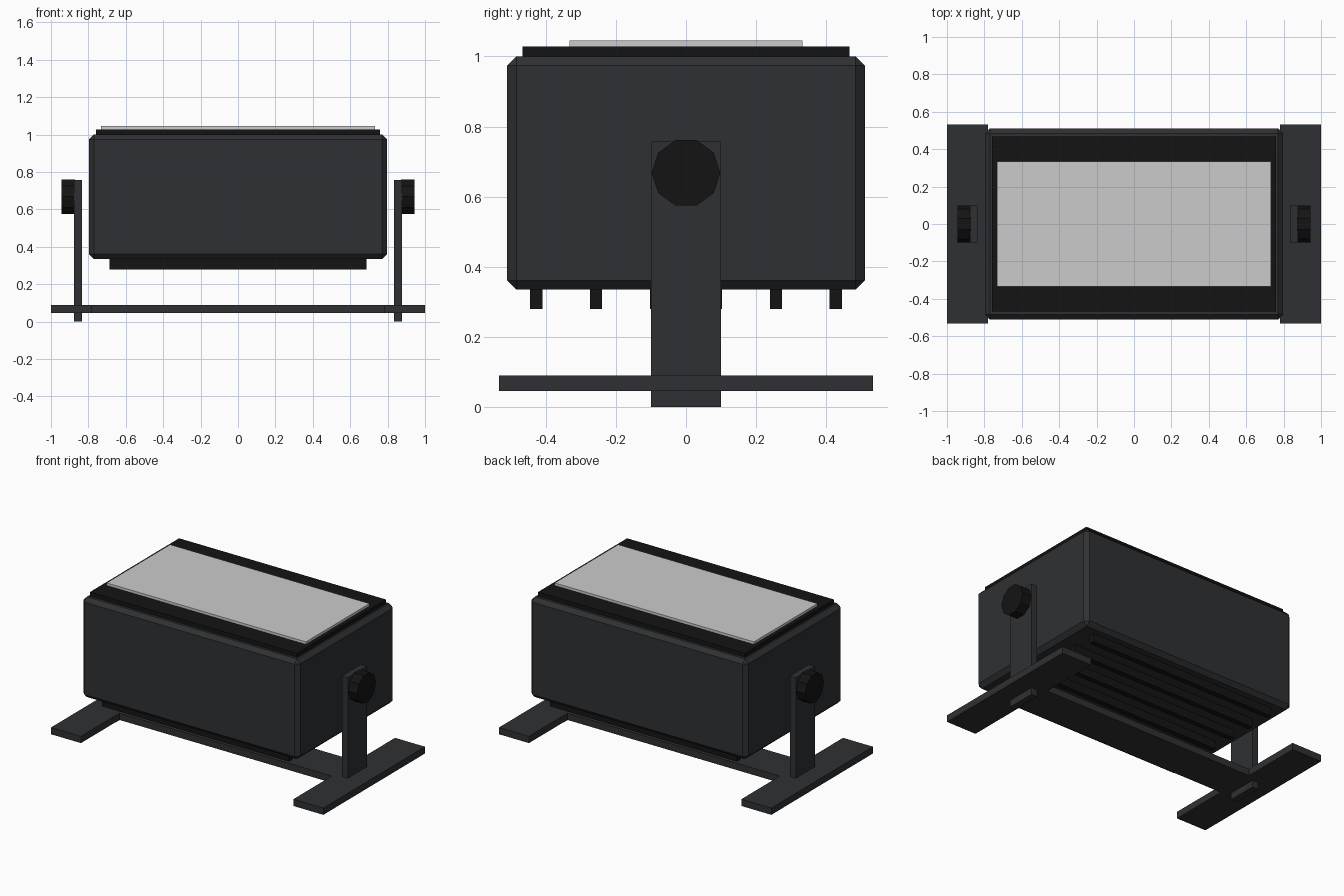
import bpy, math

if "Cube" in bpy.data.objects:
    bpy.data.objects.remove(bpy.data.objects["Cube"])


def material(name, rgb):
    m = bpy.data.materials.new(name)
    m.diffuse_color = (*rgb, 1)
    m.use_nodes = True
    m.node_tree.nodes["Principled BSDF"].inputs["Base Color"].default_value = m.diffuse_color
    return m


CASE = material("dark_grey_paint", (0.028, 0.030, 0.033))
BLACK = material("black_metal", (0.007, 0.007, 0.007))


def box(name, x, y, z, mat=None, chamfer=0):
    """Box from (min, max) ranges, with an optional flat chamfer."""
    bpy.ops.mesh.primitive_cube_add(
        size=1, location=[(r[0] + r[1]) / 2 for r in (x, y, z)])
    ob = bpy.context.object
    ob.name = name
    ob.scale = [r[1] - r[0] for r in (x, y, z)]
    bpy.ops.object.transform_apply(location=False, rotation=False, scale=True)
    if mat:
        ob.data.materials.append(mat)
    if chamfer:
        b = ob.modifiers.new("chamfer", 'BEVEL')
        b.width = chamfer
        b.segments = 1
    return ob


# Lamp housing, top frame and glass
box("housing", (-0.797, 0.797), (-0.51, 0.51), (0.335, 1.0), CASE, 0.026)
box("glass_frame", (-0.76, 0.76), (-0.467, 0.467), (0.99, 1.028), BLACK)
box("glass_panel", (-0.732, 0.732), (-0.333, 0.333), (1.02, 1.045))

# Cooling fins under the housing
for i in range(6):
    y = -0.4275 + i * 0.171
    box(f"cooling_fin_{i + 1}", (-0.687, 0.687),
        (y - 0.0175, y + 0.0175), (0.28, 0.345), BLACK)

# Floor stand: crossbar between two feet
box("crossbar", (-0.78, 0.78), (-0.13, 0.13), (0.045, 0.09), CASE)
for side, s in (("left", -1), ("right", 1)):
    box(f"{side}_foot", sorted((s * 0.78, s * 1.0)),
        (-0.533, 0.533), (0.045, 0.09), CASE)
    # Upright yoke arm and ten-sided clamp knob
    box(f"{side}_arm", sorted((s * 0.833, s * 0.877)),
        (-0.1, 0.1), (0, 0.757), CASE)
    bpy.ops.mesh.primitive_cylinder_add(
        vertices=10, radius=0.098, depth=0.073,
        location=(s * 0.9075, 0, 0.668), rotation=(0, math.pi / 2, 0))
    knob = bpy.context.object
    knob.name = f"{side}_knob"
    knob.data.materials.append(BLACK)
